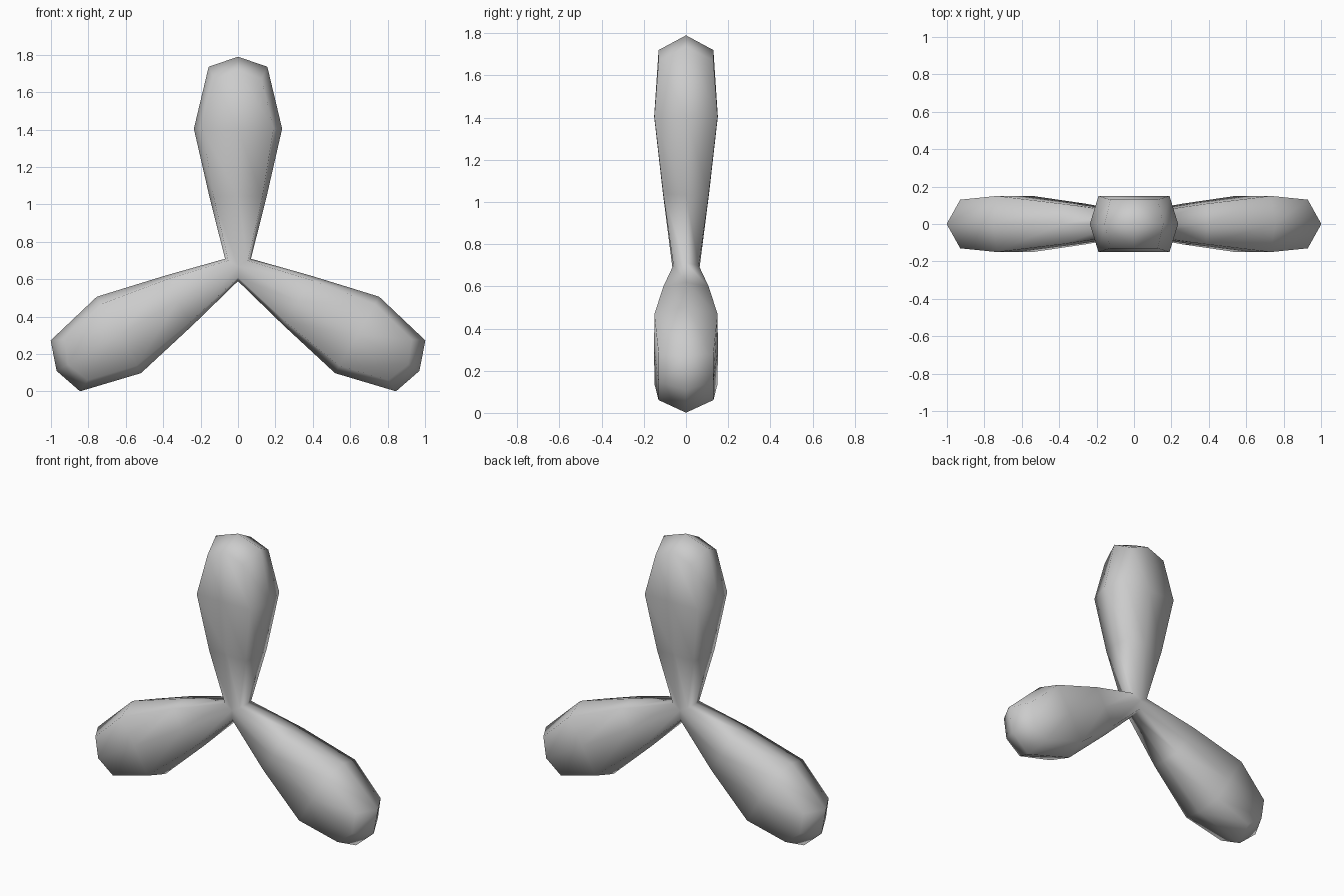
import bpy, bmesh, math
from mathutils import Vector

if "Cube" in bpy.data.objects:
    bpy.data.objects.remove(bpy.data.objects["Cube"])

HUB_Z = 0.67

# Blade stations: (distance, offset) for the edge-middle, (distance, offset, depth)
# for the corner, and (distance, depth) for the face-middle
STATIONS = [
    ((0.040, 0.069), (0.030, 0.052, 0.060), (0.000, 0.062)),   # shared hub seam
    ((0.363, 0.151), (0.370, 0.130, 0.108), (0.375, 0.110)),
    ((0.735, 0.236), (0.735, 0.190, 0.150), (0.735, 0.151)),   # widest part
    ((1.066, 0.157), (1.000, 0.126, 0.130), (1.050, 0.130)),   # tip rim
]
TIP = 1.12


def add_blade(bm, angle):
    axis = Vector((math.cos(angle), 0, math.sin(angle)))
    side = Vector((-math.sin(angle), 0, math.cos(angle)))

    def vert(r, w, y):
        return bm.verts.new(axis * r + side * w + Vector((0, y, HUB_Z)))

    rings = []
    for (er, ew), (cr, cw, cy), (fr, fy) in STATIONS:
        rings.append([vert(*p) for p in (
            (er, ew, 0), (cr, cw, cy), (fr, 0, fy), (cr, -cw, cy),
            (er, -ew, 0), (cr, -cw, -cy), (fr, 0, -fy), (cr, cw, -cy))])
    for a, b in zip(rings, rings[1:]):
        for i in range(8):
            j = (i + 1) % 8
            bm.faces.new((a[i], a[j], b[j], b[i]))
    # Rounded cap of four quads
    tip, last = vert(TIP, 0, 0), rings[-1]
    for i in range(0, 8, 2):
        bm.faces.new((last[i], last[i + 1], last[(i + 2) % 8], tip))


# Three blades welded together at the hub
bm = bmesh.new()
for k in range(3):
    add_blade(bm, math.radians(90 + 120 * k))
bmesh.ops.remove_doubles(bm, verts=bm.verts, dist=0.002)
bmesh.ops.recalc_face_normals(bm, faces=bm.faces)
for f in bm.faces:
    f.smooth = True

mesh = bpy.data.meshes.new("three_blade_rotor")
bm.to_mesh(mesh)
bm.free()
rotor = bpy.data.objects.new("three_blade_rotor", mesh)
bpy.context.collection.objects.link(rotor)
